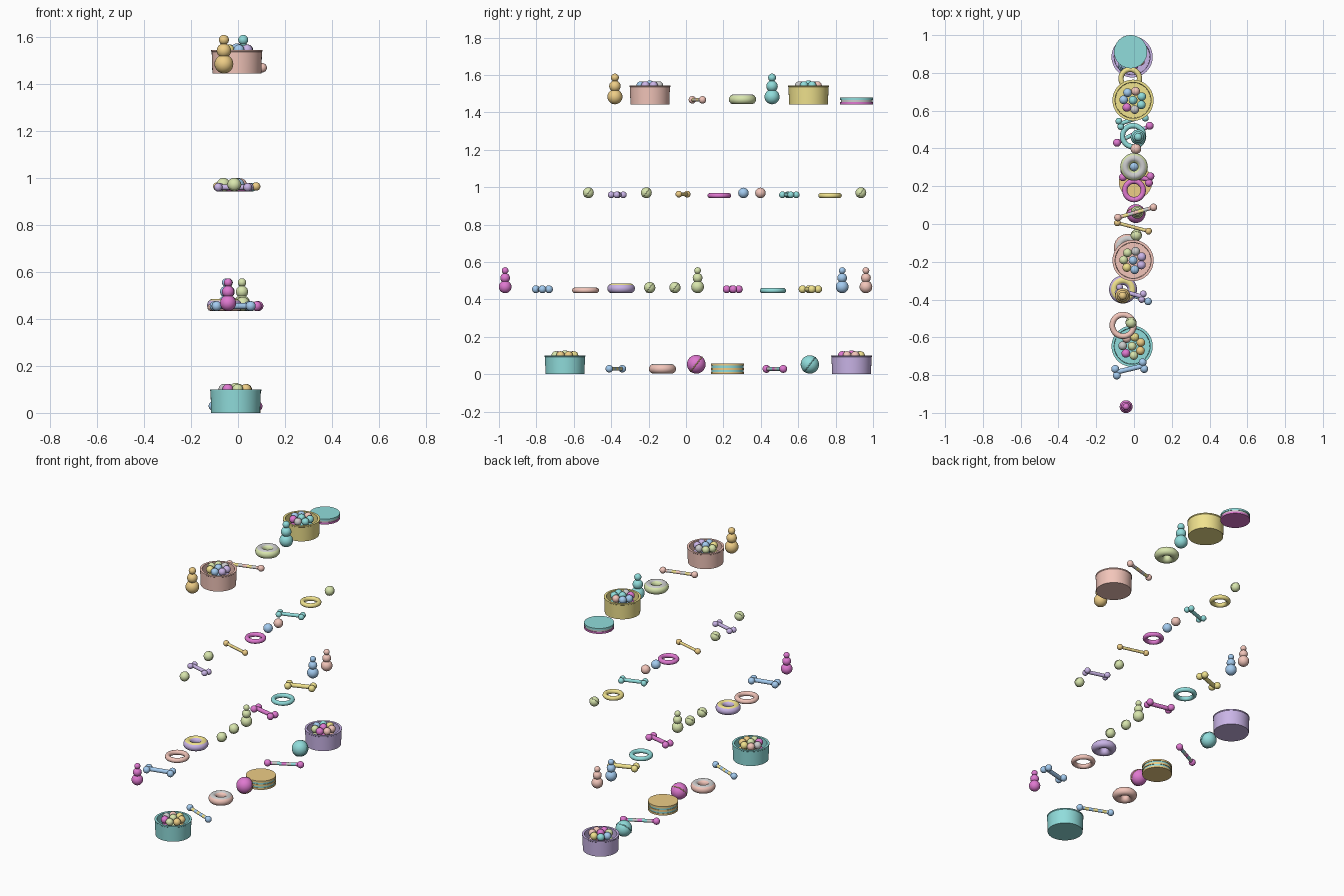
import bpy, math
from mathutils import Vector

if "Cube" in bpy.data.objects:
    bpy.data.objects.remove(bpy.data.objects["Cube"])

COL = dict(teal=(.28, .72, .71), magenta=(.74, .19, .63), orange=(.85, .61, .24),
           salmon=(.89, .56, .49), purple=(.59, .46, .80), yellow=(.87, .76, .27),
           green=(.69, .79, .42), blue=(.37, .60, .87), white=(.90, .90, .87))
MAT = {}
for n, c in COL.items():
    MAT[n] = bpy.data.materials.new(n)
    MAT[n].diffuse_color = (*c, 1)


def done(name, col):
    o = bpy.context.object
    o.name = name
    o.data.materials.append(MAT[col])
    bpy.ops.object.shade_smooth_by_angle(angle=math.radians(40))
    return o


def sphere(name, col, loc, r):
    bpy.ops.mesh.primitive_uv_sphere_add(segments=24, ring_count=14, radius=r, location=loc)
    return done(name, col)


def torus(name, col, loc, R, r, rot=(0, 0, 0)):
    bpy.ops.mesh.primitive_torus_add(major_radius=R, minor_radius=r, major_segments=36,
                                     minor_segments=14, location=loc, rotation=rot)
    return done(name, col)


def rod(name, col, a, b, r, sides=20):
    d = b - a
    bpy.ops.mesh.primitive_cylinder_add(vertices=sides, radius=r, depth=d.length, location=(a + b) / 2,
                                        rotation=d.to_track_quat('Z', 'Y').to_euler())
    return done(name, col)


# ball with a tilted raised seam
def ball(col, x, y, z, r, seam=None):
    sphere("ball", col, (x, y, z + r), r)
    if seam:
        torus("ball_seam", seam, (x, y, z + r), r * .98, r * .06, (math.radians(52), 0, 0))


# three stacked balls
def stack_figure(col, x, y, z, s=1):
    for n, h, r in (("base", .034, .034), ("middle", .082, .026), ("head", .121, .018)):
        sphere("figure_" + n, col, (x, y, z + h * s), r * s)


# ring, optionally with an icing layer on top
def ring(col, x, y, z, outer, r, icing=None):
    torus("ring", col, (x, y, z + r), outer - r, r)
    if icing:
        torus("ring_icing", icing, (x, y, z + r * 1.25), outer - r, r * .82)


# bone: shaft with a pair of knobs at each end
def bone(col, a, b, z, r):
    a, b = Vector((*a, z + r)), Vector((*b, z + r))
    rod("bone_shaft", col, a, b, r * .62)
    d = (b - a).normalized()
    side = Vector((-d.y, d.x, 0)) * r * .85
    for e in (a, b):
        for s in (-1, 1):
            sphere("bone_knob", col, e + side * s, r)


# dumbbell: striped shaft with one knob at each end
def dumbbell(col, stripe, a, b, z, r):
    a, b = Vector((*a, z + r * 1.2)), Vector((*b, z + r * 1.2))
    n = 7
    for i in range(n):
        rod("dumbbell_band", (col, *stripe)[i % (len(stripe) + 1)],
            a.lerp(b, i / n), a.lerp(b, (i + 1) / n), r * .5)
    for e in (a, b):
        sphere("dumbbell_knob", col, e, r)


# round layered sandwich
def layers(cols, x, y, z, r, h):
    t = h / len(cols)
    for i, c in enumerate(cols):
        rod("sandwich_layer", c, Vector((x, y, z + i * t)), Vector((x, y, z + i * t + t)),
            r if i % 2 == 0 else r * .96, 40)


# open tub (lathed profile) filled with balls
def tub(col, x, y, z, cols):
    prof = [(0, 0), (.104, 0), (.107, .092), (.109, .094), (.109, .1), (.095, .1), (.093, .012), (0, .012)]
    n = 48
    verts = [(p * math.cos(2 * math.pi * i / n), p * math.sin(2 * math.pi * i / n), h)
             for p, h in prof[1:-1] for i in range(n)]
    k = len(prof) - 2
    faces = [(j * n + i, j * n + (i + 1) % n, (j + 1) * n + (i + 1) % n, (j + 1) * n + i)
             for j in range(k - 1) for i in range(n)]
    faces += [tuple(reversed(range(n))), tuple(range((k - 1) * n, k * n))]
    me = bpy.data.meshes.new("tub")
    me.from_pydata(verts, [], faces)
    o = bpy.data.objects.new("tub", me)
    o.location = (x, y, z)
    bpy.context.collection.objects.link(o)
    bpy.ops.object.select_all(action='DESELECT')
    bpy.context.view_layer.objects.active = o
    o.select_set(True)
    done("tub", col)
    for h in (.055, .1):
        for i in range(7):
            t = 2 * math.pi * i / 7 + .4
            sphere("tub_ball", cols[i % len(cols)],
                   (x + .05 * math.cos(t), y + .05 * math.sin(t), z + h), .023)
        sphere("tub_ball", cols[-1], (x, y, z + h + .005), .023)


# bottom row
tub("teal", -.01, -.647, 0, ("orange", "yellow", "salmon", "white", "magenta", "green"))
dumbbell("blue", ("yellow",), (-.105, -.34), (.075, -.41), .005, .02)
ring("salmon", -.034, -.126, .003, .073, .025, "white")
ball("magenta", .01, .055, .003, .05, "orange")
layers(("orange", "teal", "orange", "teal", "orange"), .008, .222, 0, .088, .057)
dumbbell("magenta", ("white", "teal"), (-.09, .43), (.083, .52), .003, .021)
ball("teal", -.02, .662, .003, .049, "teal")
tub("purple", -.01, .885, 0, ("salmon", "yellow", "teal", "blue", "green", "magenta"))

# second row
Z = .433
stack_figure("magenta", -.042, -.967, Z)
bone("blue", (-.095, -.785), (.05, -.75), Z, .021)
ring("salmon", -.058, -.537, Z, .072, .015)
ring("purple", -.058, -.347, Z, .074, .025, "yellow")
ball("green", .02, -.194, Z, .03, "green")
ball("green", .012, -.059, Z, .03, "green")
stack_figure("green", .017, .062, Z)
bone("magenta", (-.055, .265), (.083, .235), Z, .021)
ring("teal", -.005, .465, Z, .07, .014)
bone("yellow", (-.087, .64), (.05, .69), Z, .021)
stack_figure("blue", -.05, .835, Z)
stack_figure("salmon", -.04, .962, Z)

# third row
Z = .941
ball("green", -.016, -.522, Z, .029, "green")
bone("purple", (-.08, -.35), (.045, -.385), Z, .018)
ball("green", -.062, -.212, Z, .029, "green")
dumbbell("orange", ("yellow",), (-.088, .006), (.077, -.038), Z, .018)
ring("magenta", 0, .178, Z, .063, .014)
ball("blue", 0, .307, Z, .028)
ball("salmon", .01, .398, Z, .028)
bone("teal", (-.075, .53), (.055, .575), Z, .018)
ring("yellow", -.02, .77, Z, .063, .014)
ball("green", 0, .935, Z, .029, "green")

# top row
Z = 1.443
stack_figure("orange", -.06, -.38, Z, 1.18)
tub("salmon", -.005, -.193, Z, ("purple", "white", "green", "green", "yellow", "blue"))
dumbbell("salmon", ("yellow", "white"), (-.085, .034), (.103, .088), Z, .02)
ring("green", 0, .302, Z, .073, .026, "white")
stack_figure("teal", .022, .46, Z, 1.18)
tub("yellow", -.005, .655, Z, ("teal", "salmon", "blue", "blue", "magenta", "white", "teal"))
layers(("magenta", "white", "teal"), -.018, .912, Z, .088, .035)

for m in bpy.data.materials:
    if m.users and not m.is_grease_pencil:
        m.use_nodes = True
        m.node_tree.nodes["Principled BSDF"].inputs["Base Color"].default_value = m.diffuse_color
